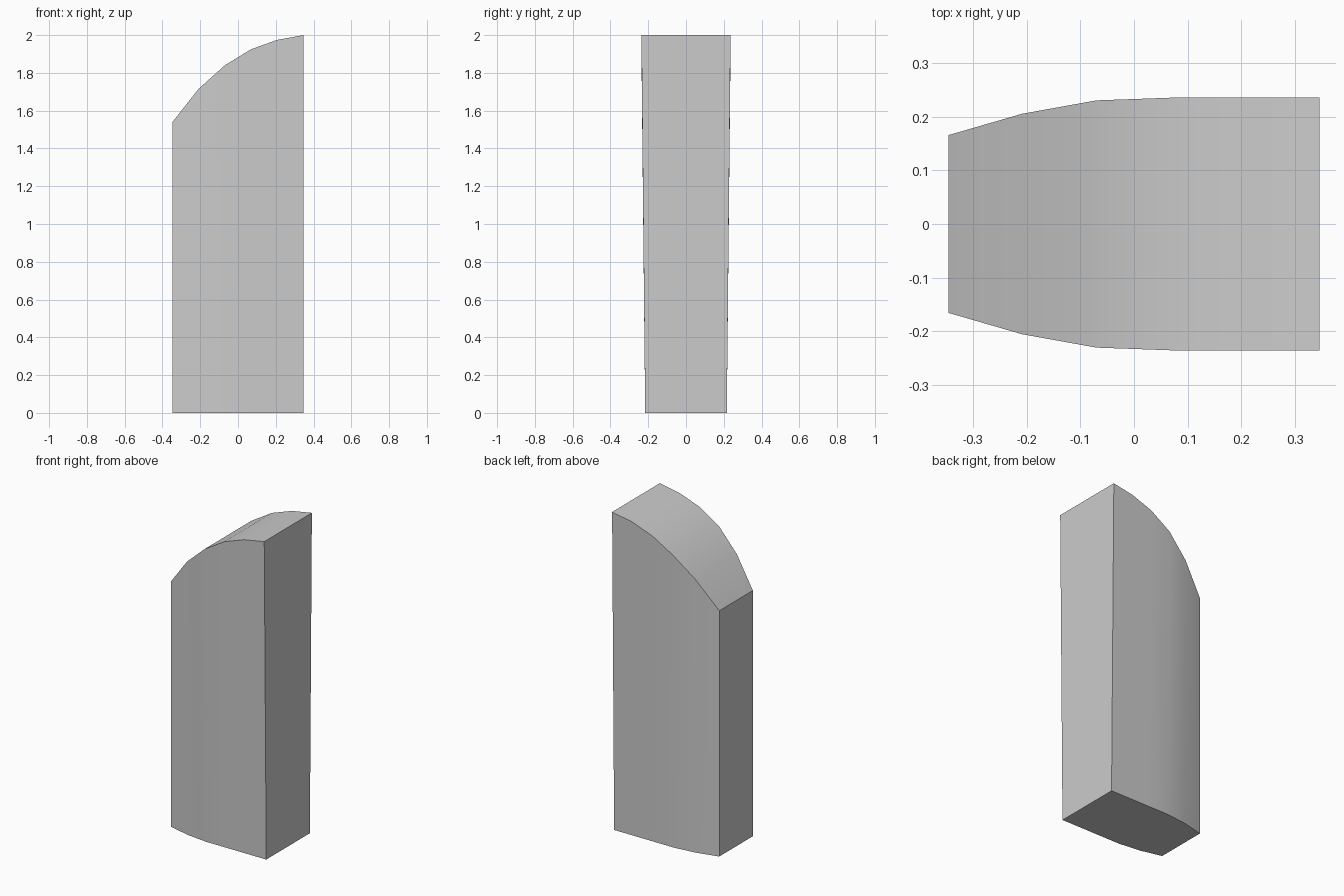
import bpy, bmesh, math

if "Cube" in bpy.data.objects:
    bpy.data.objects.remove(bpy.data.objects["Cube"])

# Stations along x: (x, top height, half width at base, half width at top)
STATIONS = [
    (-0.347, 1.54, 0.166, 0.166),
    (-0.209, 1.715, 0.200, 0.206),
    (-0.070, 1.84, 0.216, 0.231),
    (0.069, 1.925, 0.216, 0.236),
    (0.208, 1.975, 0.216, 0.236),
    (0.347, 2.00, 0.216, 0.236),
]

bm = bmesh.new()

# Four-sided cross-section at each station
rings = [[bm.verts.new(p) for p in ((x, -b, 0), (x, b, 0), (x, t, z), (x, -t, z))]
         for x, z, b, t in STATIONS]

# Bridge the sections, then cap both ends
for a, c in zip(rings, rings[1:]):
    for i in range(4):
        j = (i + 1) % 4
        bm.faces.new((a[i], a[j], c[j], c[i]))
bm.faces.new(rings[0])
bm.faces.new(rings[-1])
bmesh.ops.recalc_face_normals(bm, faces=bm.faces)

mesh = bpy.data.meshes.new("curved_block")
bm.to_mesh(mesh)
bm.free()

# Tapered block with a curved top
block = bpy.data.objects.new("curved_block", mesh)
bpy.context.collection.objects.link(block)
bpy.context.view_layer.objects.active = block
block.select_set(True)
bpy.ops.object.shade_smooth_by_angle(angle=math.radians(30))
